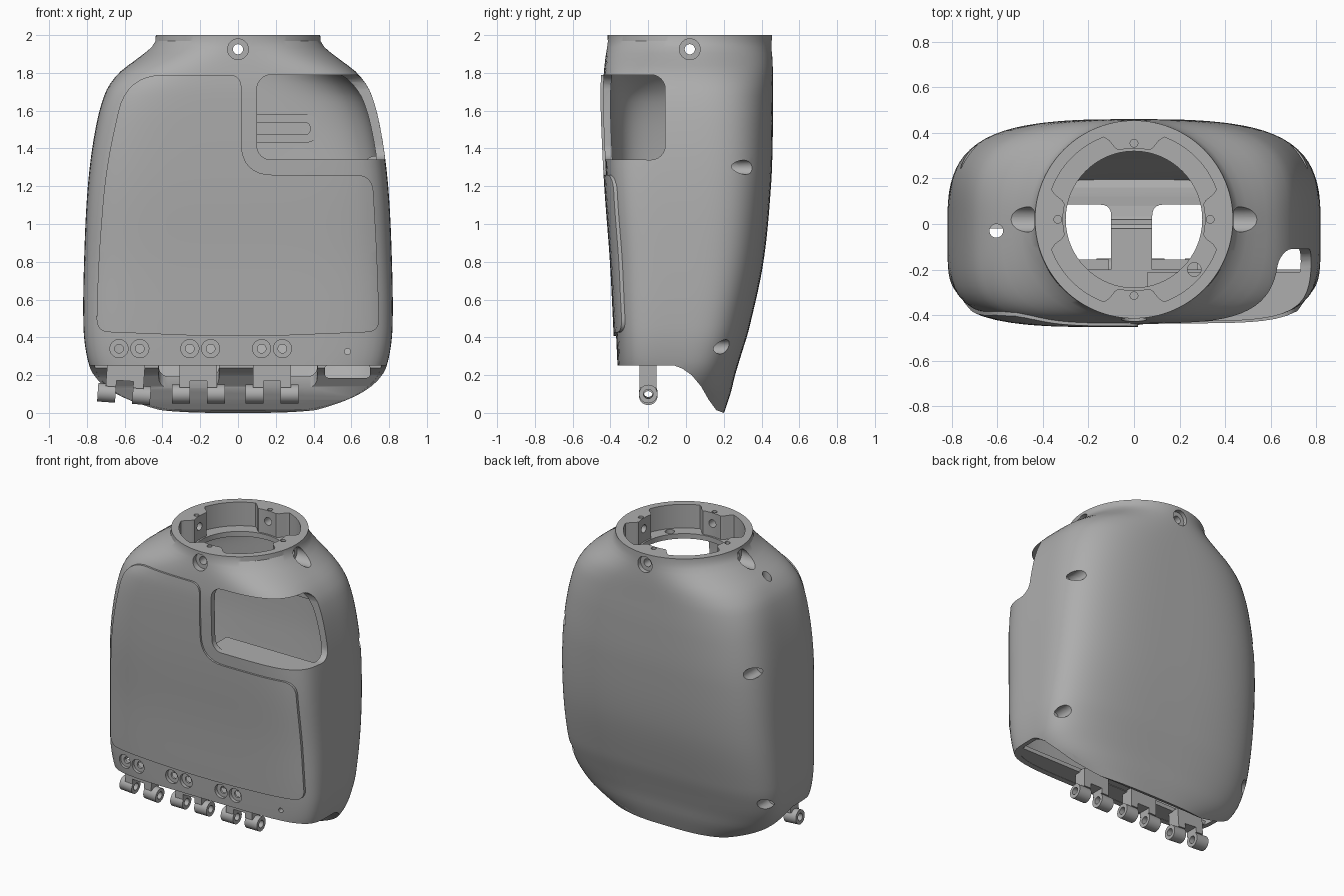
import bpy, bmesh, math
from mathutils import Vector

if "Cube" in bpy.data.objects:
    bpy.data.objects.remove(bpy.data.objects["Cube"])

grey = bpy.data.materials.new("plain_grey")
grey.use_nodes = True
grey.diffuse_color = (0.42, 0.42, 0.42, 1)
grey.node_tree.nodes["Principled BSDF"].inputs["Base Color"].default_value = (0.42, 0.42, 0.42, 1)

# Body sections: height, half width, front, back, squareness
ROWS = [(-.06, .42, -.35, .18, 3), (.1, .68, -.355, .235, 3.1), (.2, .765, -.36, .26, 3.3),
        (.3, .8, -.365, .29, 3.5), (.45, .818, -.372, .335, 3.6), (.8, .815, -.39, .41, 3.6),
        (1.2, .795, -.42, .45, 3.6), (1.5, .755, -.435, .46, 3.4), (1.7, .7, -.44, .46, 3.1),
        (1.8, .63, -.435, .46, 2.7), (1.87, .54, -.428, .458, 2.35), (1.93, .465, -.42, .455, 2.1),
        (1.97, .438, -.415, .455, 2), (2, .435, -.415, .455, 2)]
NECK_Y = .02


def front_power(n):
    """The front corners are squarer than the back ones."""
    return 2 + (n - 2) * 2.4


def section(z):
    """Smoothly interpolated section values at a height."""
    z = min(max(z, ROWS[0][0]), ROWS[-1][0])
    last = len(ROWS) - 1
    i = next(k for k in range(last) if z <= ROWS[k + 1][0])
    a, b = ROWS[i], ROWS[i + 1]
    before, after = ROWS[max(i - 1, 0)], ROWS[min(i + 2, last)]
    h = b[0] - a[0]
    t = (z - a[0]) / h
    out = []
    for k in range(1, len(a)):
        ma = (b[k] - before[k]) / (b[0] - before[0]) * h
        mb = (after[k] - a[k]) / (after[0] - a[0]) * h
        d = b[k] - a[k]
        out.append(a[k] + t * (ma + t * (3 * d - 2 * ma - mb + t * (ma + mb - 2 * d))))
    return out


def front_y(x, z):
    w, f, b, n = section(z)
    n = front_power(n)
    return (f + b) / 2 - (b - f) / 2 * (1 - abs(x / w) ** n) ** (1 / n)


def make(name, bm):
    bmesh.ops.recalc_face_normals(bm, faces=bm.faces)
    me = bpy.data.meshes.new(name)
    bm.to_mesh(me)
    bm.free()
    me.materials.append(grey)
    ob = bpy.data.objects.new(name, me)
    bpy.context.collection.objects.link(ob)
    return ob


def loft(name, low, high, inset=0, lift=0, rings=64, sides=120):
    bm = bmesh.new()
    stack = []
    for i in range(rings + 1):
        z = low + (high - low) * i / rings
        w, f, b, n = section(z + lift)
        ring = []
        for j in range(sides):
            c, s = math.cos(j * math.tau / sides), math.sin(j * math.tau / sides)
            m = n if s > 0 else front_power(n)
            r = (abs(c) ** m + abs(s) ** m) ** (-1 / m)
            ring.append(bm.verts.new(((w - inset) * c * r,
                                      (f + b) / 2 + ((b - f) / 2 - inset) * s * r, z)))
        stack.append(ring)
    for p, q in zip(stack, stack[1:]):
        for j in range(sides):
            k = (j + 1) % sides
            bm.faces.new((p[j], p[k], q[k], q[j]))
    bm.faces.new(stack[0])
    bm.faces.new(stack[-1])
    return make(name, bm)


def prism(name, axis, low, high, *outlines):
    """Extrude outlines along an axis; several outlines share one object."""
    place = {"x": lambda u, v, d: (d, u, v), "y": lambda u, v, d: (u, d, v),
             "z": lambda u, v, d: (u, v, d)}[axis]
    bm = bmesh.new()
    for pts in outlines:
        a = [bm.verts.new(place(u, v, low)) for u, v in pts]
        b = [bm.verts.new(place(u, v, high)) for u, v in pts]
        bm.faces.new(a)
        bm.faces.new(b)
        for j in range(len(a)):
            k = (j + 1) % len(a)
            bm.faces.new((a[j], a[k], b[k], b[j]))
    return make(name, bm)


def disc(u, v, r, n=32):
    return [(u + r * math.cos(i * math.tau / n), v + r * math.sin(i * math.tau / n)) for i in range(n)]


def rect(u, v, u2, v2):
    return [(u, v), (u2, v), (u2, v2), (u, v2)]


def rounded(corners, steps=8):
    """Polygon of (u, v, radius) corners; zero radius stays sharp."""
    out = []
    for i, (u, v, r) in enumerate(corners):
        p = Vector((u, v))
        a = p + (Vector(corners[i - 1][:2]) - p).normalized() * r
        b = p + (Vector(corners[(i + 1) % len(corners)][:2]) - p).normalized() * r
        for k in range(steps + 1 if r else 1):
            t = k / steps
            q = a * (1 - t) ** 2 + p * 2 * t * (1 - t) + b * t * t
            out.append((q.x, q.y))
    return out


def boolean(ob, tool, op="DIFFERENCE", keep=False):
    m = ob.modifiers.new("cut", "BOOLEAN")
    m.operation, m.solver, m.object = op, "EXACT", tool
    bpy.context.view_layer.objects.active = ob
    bpy.ops.object.modifier_apply(modifier=m.name)
    if not keep:
        bpy.data.objects.remove(tool)
    return ob


# Hollow body with the open underside and rear tongue
body = loft("body_shell", -.05, 2)
outer = loft("outer_helper", -.05, 2)
cavity = loft("cavity_helper", -.2, 1.8, inset=.04, lift=.04)
boolean(body, cavity, keep=True)
curve = [(-.06, .25), (-.02, .235), (.03, .2), (.08, .14), (.12, .07), (.16, .015), (.2, 0)]
boolean(body, prism("under_cutter", "x", -1, 1, [(-1, .25)] + curve + [(1, 0), (1, -.5), (-1, -.5)]))

# Neck: recesses between four lobes, then the round opening
recess = []
for i in range(144):
    a = i * math.tau / 144
    d = abs((math.degrees(a) + 45) % 90 - 45)
    t = min(max((d - 13) / 7, 0), 1)
    r = .312 + .073 * t * t * (3 - 2 * t)
    recess.append((r * math.cos(a), NECK_Y + r * math.sin(a)))
boolean(body, prism("recess_cutter", "z", 1.835, 2.1, recess))
boolean(body, prism("opening_cutter", "z", 1.7, 1.9, disc(0, NECK_Y, .3, 64)))
pins = [disc(.335 * x, NECK_Y + .335 * y, .017, 16) for x, y in ((1, 0), (-1, 0), (0, 1), (0, -1))]
boolean(body, prism("pin_cutter", "z", 1.97, 2.1, *pins))
boolean(body, prism("floor_hole_cutter", "z", 1.7, 1.9, disc(.265, -.2, .03)))

# Neck screws from four sides
for axis, centre, shift in (("x", NECK_Y, 0), ("y", 0, NECK_Y)):
    for side in (-1, 1):
        for r, start in ((.055, .405), (.027, .2)):
            lo, hi = sorted((shift + side * start, side))
            boolean(body, prism("neck_screw_cutter", axis, lo, hi, disc(centre, 1.925, r)))

# Corner window wrapping onto the left side
window = prism("window_cutter", "y", -1.3, -.11, rect(.1, 1.34, 1.3, 1.79))
bev = window.modifiers.new("round", "BEVEL")
bev.width, bev.segments = .075, 6
bpy.context.view_layer.objects.active = window
bpy.ops.object.modifier_apply(modifier=bev.name)
boolean(body, window)

# Rear corner screws in bosses, and the small shoulder hole
for z, x, start in ((1.3, .725, .2), (.35, .745, .1)):
    bosses = prism("rear_screw_bosses", "y", start - .12, .6, disc(x, z, .06), disc(-x, z, .06))
    boolean(bosses, cavity, "INTERSECT", keep=True)
    for ob in (body, bosses):
        boolean(ob, prism("rear_screw_cutter", "y", start, 1, disc(x, z, .038), disc(-x, z, .038)))
boolean(body, prism("shoulder_hole_cutter", "z", 1, 2, disc(-.605, -.03, .03)))

# Front screw counterbores above the hinges
for x in (-.63, -.52, -.255, -.145, .125, .235):
    y = front_y(x, .34)
    boolean(body, prism("counterbore_cutter", "y", -.6, y + .025, disc(x, .34, .048)))
    boolean(body, prism("bore_cutter", "y", -.6, y + .1, disc(x, .34, .023)))
boolean(body, prism("lip_hole_cutter", "y", -.6, -.25, disc(.58, .325, .016)))

# Raised front door, stepped around the window
door_outline = rounded([(-.75, .43, .07), (0, .4, .3), (.75, .43, .07), (.735, .85, .1),
                        (.712, 1.26, .09), (.018, 1.26, .17), (.018, 1.79, .07),
                        (-.59, 1.79, .2), (-.7, 1.3, .2), (-.74, .8, .2)])
door = prism("front_door", "y", -.8, -.2, door_outline)
boolean(door, loft("door_helper", -.05, 2, inset=-.013), "INTERSECT")
boolean(door, cavity, keep=True)

# Interior plates, trimmed to the body
plates = [("window_ledge", 1.3, 1.342, rect(.06, -.7, .9, -.21)),
          ("front_lip_floor", .252, .28, rect(-.9, -.7, .9, -.2)),
          ("centre_strut", .256, .284, rect(-.1, -.21, .08, .02))]
for name, lo, hi, outline in plates:
    boolean(prism(name, "z", lo, hi, outline), outer, "INTERSECT", keep=True)

# Sloping underside that closes the tongue, with two openings and a slot
slope = [(y, z + .002) for y, z in curve[1:]]
slope += [(y, z + .06) for y, z in reversed(slope)]
underside = prism("sloping_underside", "x", -.9, .9, slope)
boolean(underside, outer, "INTERSECT", keep=True)
openings = [rounded([(a, -.3, 0), (b, -.3, 0), (b, .085, .05), (a, .085, .05)])
            for a, b in ((-.42, -.1), (.08, .42))]
boolean(underside, prism("opening_cutter", "z", -.1, .5, *openings))
slot = rounded([(u, v, .025) for u, v in rect(.46, .185, .7, .255)])
boolean(underside, prism("slot_cutter", "y", -.3, .15, slot))


# Rounded loop on the inside of the back wall
def loop(r):
    c = .98 * r
    return rounded([(.05, 1.505 - r, 0), (.35 + r, 1.505 - r, c), (.35 + r, 1.505 + r, c), (.05, 1.505 + r, 0)])


rim = prism("inner_loop", "y", .395, .425, loop(.075))
boolean(rim, prism("loop_cutter", "y", .3, .41, loop(.032)))

# Hinges: notched arm with two drilled knuckles
arm = [(-.1, .265), (.1, .265), (.1, .135), (.045, .135), (.045, .17),
       (-.045, .17), (-.045, .135), (-.1, .135)]
hinge = prism("hinge_right", "y", -.245, -.155, arm)
parts = [hinge]
for lo, hi in ((-.14, -.045), (.045, .14)):
    knuckle = prism("knuckle", "x", lo, hi, disc(-.2, .1, .049))
    parts.append(boolean(knuckle, prism("pin_cutter", "x", -1, 1, disc(-.2, .1, .025))))
bpy.ops.object.select_all(action="DESELECT")
for p in parts:
    p.select_set(True)
bpy.context.view_layer.objects.active = hinge
bpy.ops.object.join()
for name, x in (("hinge_middle", -.21), ("hinge_left", .18)):
    twin = hinge.copy()
    twin.data = hinge.data.copy()
    twin.name, twin.location.x = name, x
    bpy.context.collection.objects.link(twin)
hinge.location.x = -.61
hinge.rotation_euler.y = math.radians(4)

# Clean up helpers and smooth the curved surfaces
for helper in (outer, cavity):
    bpy.data.objects.remove(helper)
for ob in bpy.context.collection.objects:
    if ob.type == "MESH":
        bpy.ops.object.select_all(action="DESELECT")
        ob.select_set(True)
        bpy.context.view_layer.objects.active = ob
        bpy.ops.object.shade_smooth_by_angle(angle=math.radians(30))
